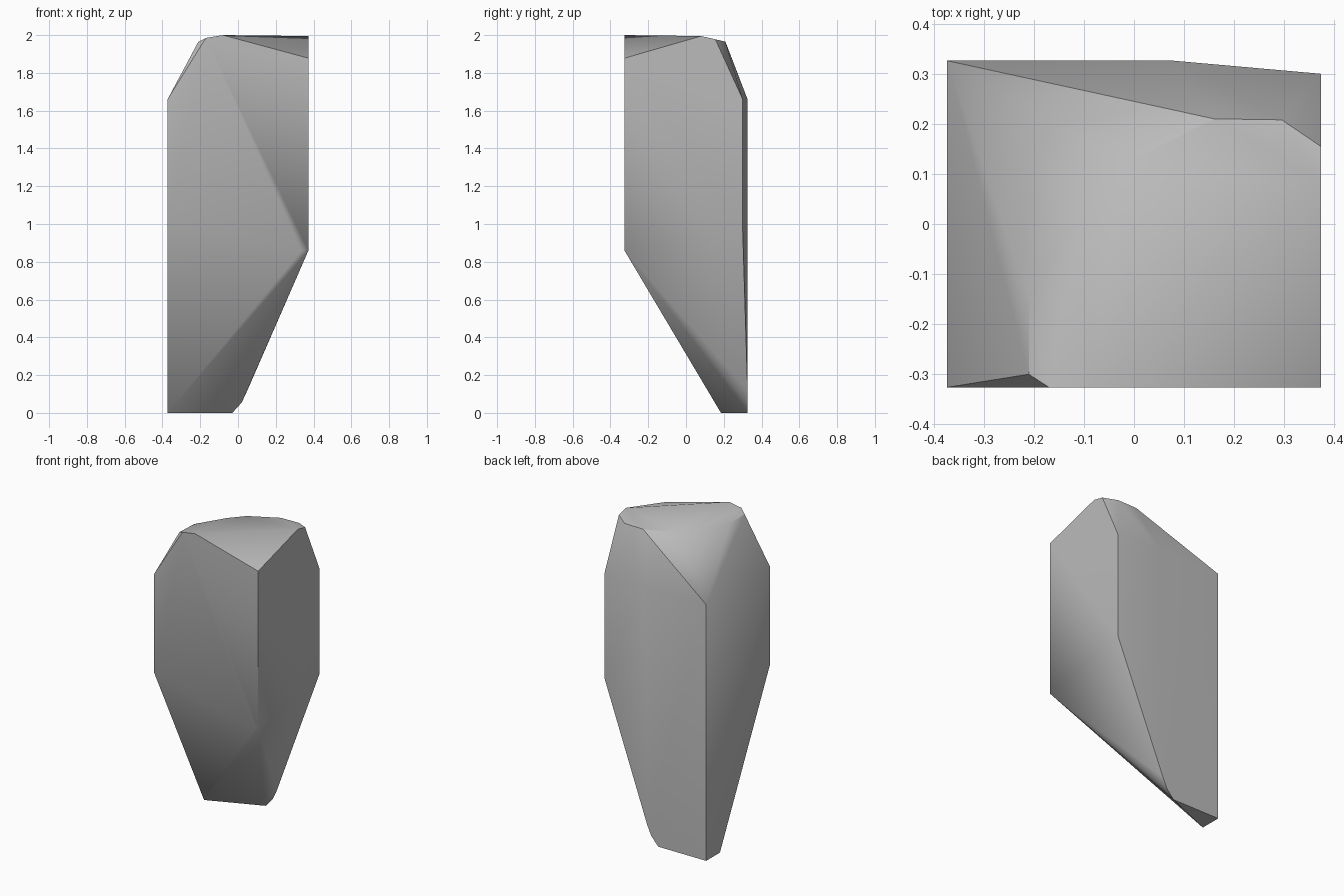
import bpy
import bmesh

cube = bpy.data.objects.get("Cube")
if cube:
    bpy.data.objects.remove(cube)

# Half width, half depth and shoulder height of the stone
W, D, SHOULDER = 0.373, 0.326, 1.66

# Corners from the foot to the crown
foot = [(-W, D, 0), (-W, 0.185, 0), (-0.03, D, 0), (0.02, D, 0.055), (0.05, D, 0.12)]
waist = [(-W, -D, 1.02), (0.335, -D, 0.86), (W, -D, 0.86), (W, 0.3, 0.97)]
shoulders = [(-W, -D, SHOULDER), (-W, D, SHOULDER), (0.08, D, SHOULDER),
             (W, 0.3, SHOULDER), (W, -D, 1.878)]
crown = [(-0.08, -D, 2), (-0.17, -D, 1.985), (-0.21, -0.3, 1.965),
         (-0.21, -0.15, 1.96), (-0.1, 0.03, 1.96), (-0.02, 0.12, 1.96),
         (0.16, 0.21, 1.962), (0.295, 0.208, 1.965), (W, 0.155, 1.978), (W, 0.08, 1.995)]


def make_stone(name, corners, material):
    """Wrap a faceted convex skin around the corners."""
    bm = bmesh.new()
    for co in corners:
        bm.verts.new(co)
    hull = bmesh.ops.convex_hull(bm, input=bm.verts)
    spare = {v for v in hull["geom_interior"] + hull["geom_unused"]
             if isinstance(v, bmesh.types.BMVert)}
    bmesh.ops.delete(bm, geom=list(spare), context="VERTS")
    bmesh.ops.recalc_face_normals(bm, faces=bm.faces)
    mesh = bpy.data.meshes.new(name)
    bm.to_mesh(mesh)
    bm.free()
    mesh.materials.append(material)
    obj = bpy.data.objects.new(name, mesh)
    bpy.context.collection.objects.link(obj)
    return obj


# Plain grey stone
grey = bpy.data.materials.new("stone_grey")
grey.use_nodes = True
colour = (0.5, 0.5, 0.5, 1)
grey.diffuse_color = colour
grey.node_tree.nodes["Principled BSDF"].inputs["Base Color"].default_value = colour

stone = make_stone("standing_stone", foot + waist + shoulders + crown, grey)

# Soften shallow edges, keep the steep ones crisp
bpy.ops.object.select_all(action="DESELECT")
stone.select_set(True)
bpy.context.view_layer.objects.active = stone
bpy.ops.object.shade_smooth_by_angle(angle=0.56)
